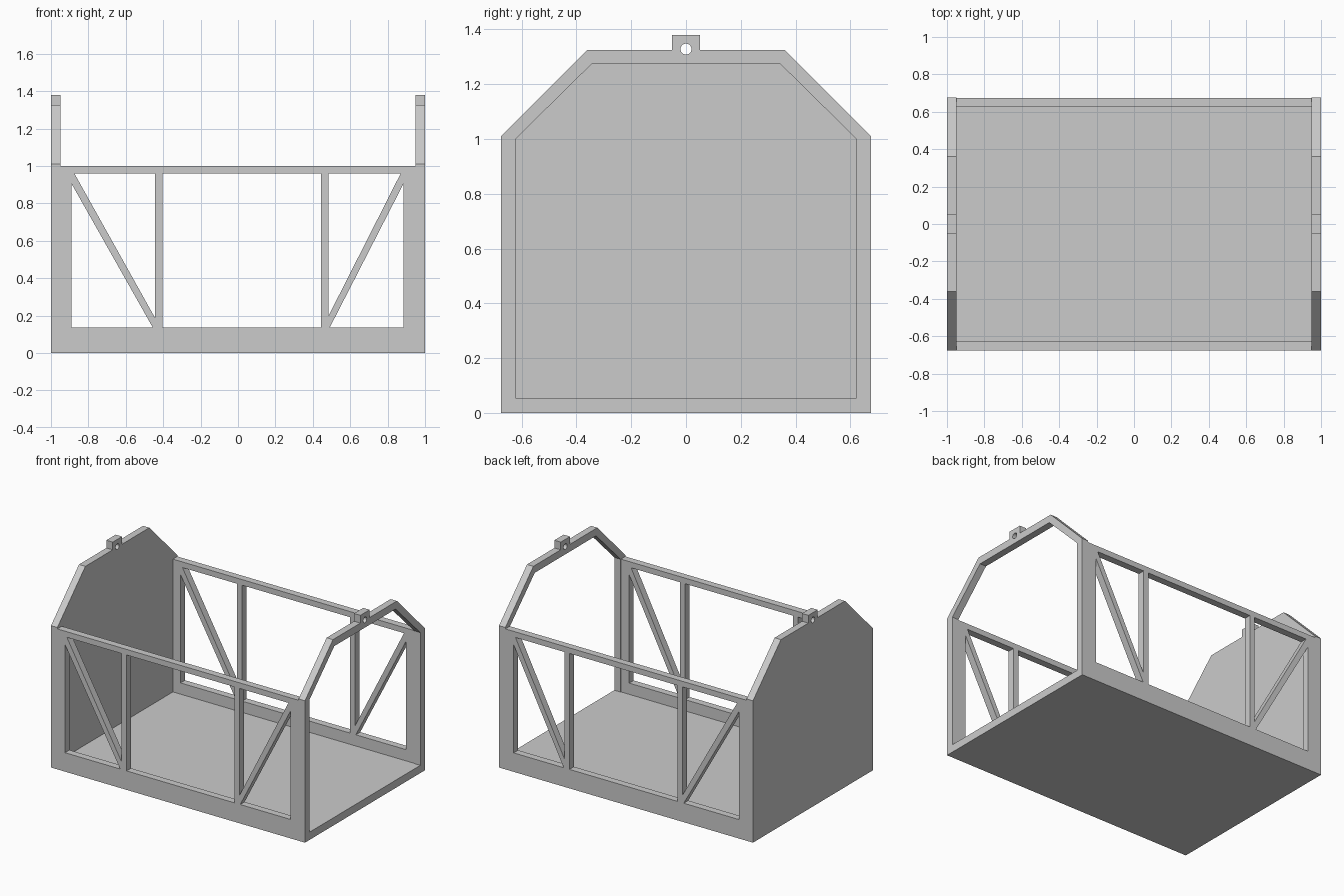
import bpy, bmesh, math
from mathutils import Matrix

cube = bpy.data.objects.get("Cube")
if cube:
    bpy.data.objects.remove(cube, do_unlink=True)

grey = bpy.data.materials.new("plain grey")
grey.use_nodes = True
grey.diffuse_color = (0.6, 0.6, 0.6, 1)
grey.node_tree.nodes["Principled BSDF"].inputs["Base Color"].default_value = (0.6, 0.6, 0.6, 1)

HALF_X, HALF_Y, WALL = 1.0, 0.675, 0.05
FLOOR_TOP, SILL, RAIL, WALL_TOP = 0.055, 0.135, 0.96, 1.0

# Local (x, y, z) of a flat profile to the side walls and to the end walls
TO_SIDE = Matrix(((1, 0, 0, 0), (0, 0, -1, 0), (0, 1, 0, 0), (0, 0, 0, 1)))
TO_END = Matrix(((0, 0, 1, 0), (1, 0, 0, 0), (0, 1, 0, 0), (0, 0, 0, 1)))


def plate(name, loops, matrix, offset):
    """Filled outline with holes, extruded to the wall thickness."""
    curve = bpy.data.curves.new(name, "CURVE")
    curve.dimensions, curve.fill_mode, curve.extrude = "2D", "BOTH", WALL / 2
    for loop in loops:
        spline = curve.splines.new("POLY")
        spline.points.add(len(loop) - 1)
        for point, (u, v) in zip(spline.points, loop):
            point.co = (u, v, 0, 1)
        spline.use_cyclic_u = True
    helper = bpy.data.objects.new(name + " outline", curve)
    bpy.context.collection.objects.link(helper)
    bpy.context.view_layer.update()
    mesh = bpy.data.meshes.new_from_object(helper)
    bpy.data.objects.remove(helper, do_unlink=True)
    bpy.data.curves.remove(curve)

    bm = bmesh.new()
    bm.from_mesh(mesh)
    bmesh.ops.remove_doubles(bm, verts=bm.verts, dist=0.0001)
    bm.transform(Matrix.Translation(offset) @ matrix)
    bmesh.ops.recalc_face_normals(bm, faces=bm.faces)
    for face in bm.faces:
        face.smooth = False
    bm.to_mesh(mesh)
    bm.free()
    mesh.name = name
    mesh.materials.clear()
    mesh.materials.append(grey)
    obj = bpy.data.objects.new(name, mesh)
    bpy.context.collection.objects.link(obj)
    return obj


def rect(u0, u1, v0, v1):
    return [(u0, v0), (u1, v0), (u1, v1), (u0, v1)]


def mirrored(half):
    """Close a right-hand half outline with its mirror image."""
    return half + [(-u, v) for u, v in reversed(half)]


# Floor
bpy.ops.mesh.primitive_cube_add(size=1, location=(0, 0, FLOOR_TOP / 2))
floor = bpy.context.object
floor.name = "floor"
floor.data.transform(Matrix.Diagonal((2 * (HALF_X - WALL), 2 * (HALF_Y - WALL), FLOOR_TOP, 1)))
floor.data.materials.append(grey)

# Side trusses: posts, sill, top rail, uprights and diagonal braces
inner_x = HALF_X - WALL
truss = [
    rect(-inner_x, inner_x, 0, WALL_TOP),
    rect(-0.405, 0.445, SILL, RAIL),
    [(-0.89, SILL), (-0.455, SILL), (-0.89, 0.905)],
    [(-0.875, RAIL), (-0.445, RAIL), (-0.445, 0.19)],
    [(0.485, RAIL), (0.87, RAIL), (0.485, 0.2)],
    [(0.885, SILL), (0.49, SILL), (0.885, 0.905)],
]
for name, side in (("front_truss", -1), ("back_truss", 1)):
    plate(name, truss, TO_SIDE, (0, side * (HALF_Y - WALL / 2), 0))

# End walls with a drilled lug on top; the left one is an open frame
gable = mirrored([(HALF_Y, 0), (HALF_Y, 1.01), (0.36, 1.325), (0.052, 1.325), (0.052, 1.38)])
lug_hole = [(0.02 * math.cos(a * math.tau / 24), 1.328 + 0.02 * math.sin(a * math.tau / 24))
            for a in range(24)]
opening = mirrored([(0.622, FLOOR_TOP), (0.622, 1.0), (0.345, 1.273)])
end_x = HALF_X - WALL / 2
plate("right_end_panel", [gable, lug_hole], TO_END, (-end_x, 0, 0))
plate("left_end_frame", [gable, lug_hole, opening], TO_END, (end_x, 0, 0))
